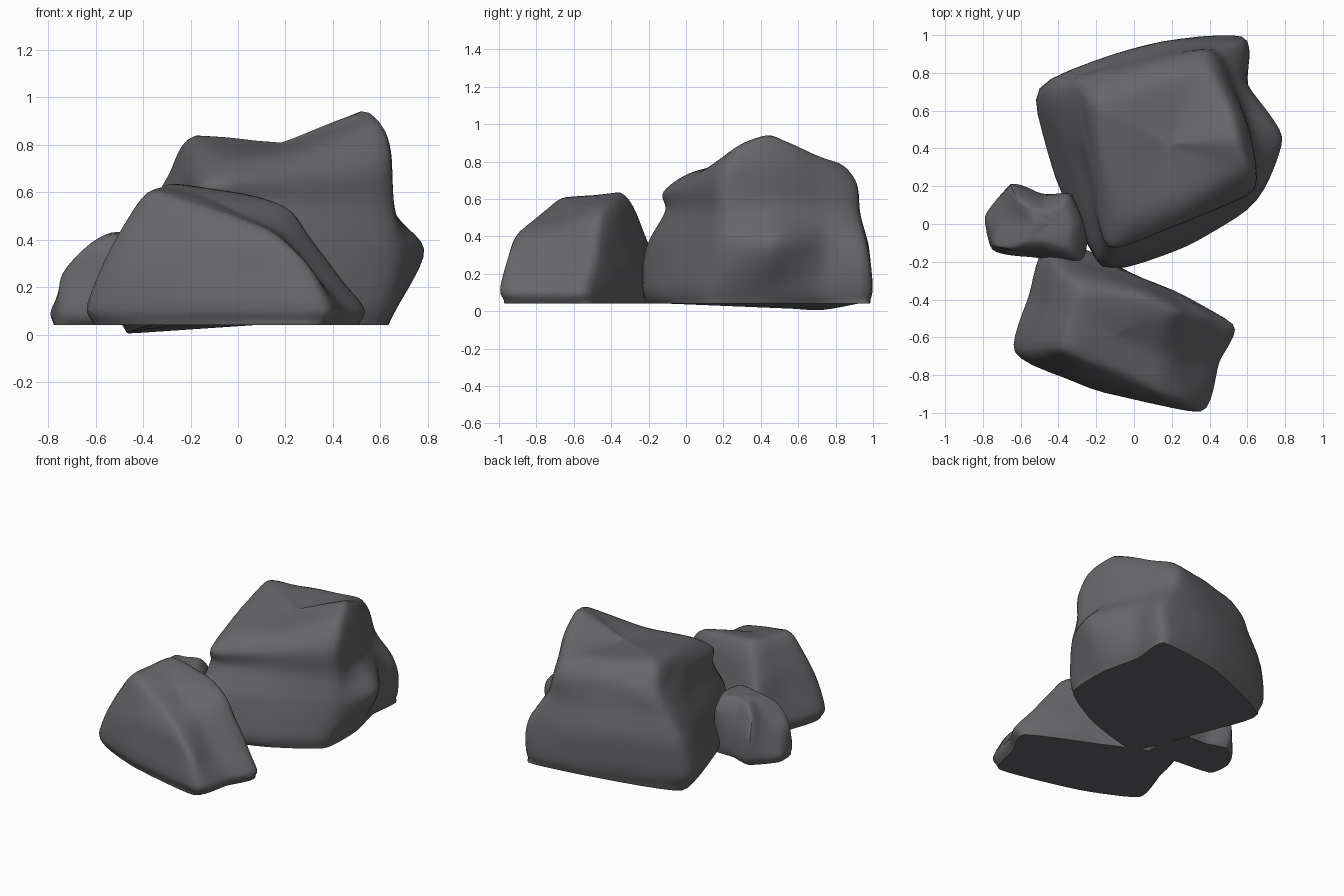
import bpy, bmesh
from mathutils import Vector, noise

if "Cube" in bpy.data.objects:
    bpy.data.objects.remove(bpy.data.objects["Cube"])

stone = bpy.data.materials.new("dark grey stone")
stone.diffuse_color = (0.135, 0.135, 0.145, 1)
stone.use_nodes = True
stone.node_tree.nodes["Principled BSDF"].inputs["Base Color"].default_value = stone.diffuse_color


def spline(a, b, c, d, t, s=0.5):
    """Cardinal spline point between b and c; smaller s gives tighter corners."""
    m, n = (c - a) * s, (d - b) * s
    return (b * (2 * t**3 - 3 * t**2 + 1) + m * (t**3 - 2 * t**2 + t)
            + c * (3 * t**2 - 2 * t**3) + n * (t**3 - t**2))


def rock(name, rings, top, steps=6):
    """Smooth boulder lofted through rings of points (from front-left, anticlockwise)."""
    size = len(rings[0][1])
    cage = [[Vector((p[0], p[1], p[2] if len(p) > 2 else z)) for p in pts] for z, pts in rings]
    cage.append([Vector(top)] * size)
    # round every ring, then spline from ring to ring
    fine = [[spline(r[i - 1], r[i], r[(i + 1) % size], r[(i + 2) % size], k / steps, 0.28)
             for i in range(size) for k in range(steps)] for r in cage]
    levels, last = [], len(fine) - 1
    for j in range(last):
        rows = [fine[max(j - 1, 0)], fine[j], fine[j + 1], fine[min(j + 2, last)]]
        for k in range(steps):
            levels.append([spline(*col, k / steps, 0.42) for col in zip(*rows)])
    bm = bmesh.new()
    grid = []
    for n, row in enumerate(levels):
        vs = []
        for p in row:
            # faint weathering, none on the flat base
            w = noise.noise(p * 5) * 0.012 if n > 1 else 0
            vs.append(bm.verts.new(p + Vector((w, w, w * 0.6))))
        grid.append(vs)
    count = len(grid[0])
    tip = bm.verts.new(top)
    for i in range(count):
        k = (i + 1) % count
        for lo, hi in zip(grid, grid[1:]):
            bm.faces.new((lo[i], lo[k], hi[k], hi[i]))
        bm.faces.new((grid[-1][i], grid[-1][k], tip))
    bm.faces.new(grid[0][::-1])
    # soften the sides lightly and the crown more
    body = [v for row in grid[2:] for v in row] + [tip]
    crown = [v for row in grid[-steps + 1:] for v in row] + [tip]
    for verts, times in ((body, 2), (crown, 8)):
        for _ in range(times):
            bmesh.ops.smooth_vert(bm, verts=verts, factor=0.5,
                                  use_axis_x=True, use_axis_y=True, use_axis_z=True)
    bmesh.ops.recalc_face_normals(bm, faces=bm.faces)
    me = bpy.data.meshes.new(name)
    bm.to_mesh(me)
    bm.free()
    me.materials.append(stone)
    ob = bpy.data.objects.new(name, me)
    bpy.context.collection.objects.link(ob)
    bpy.ops.object.select_all(action='DESELECT')
    ob.select_set(True)
    bpy.context.view_layer.objects.active = ob
    bpy.ops.object.shade_smooth_by_angle(angle=0.8)


# tall boulder at the back
rock("large_rock", [
    (.04, [(-.17, -.21), (.27, -.1), (.61, .11), (.63, .44), (.57, .72), (.57, .98),
           (.07, .92), (-.46, .7, .005), (-.36, .22)]),
    (.13, [(-.17, -.24), (.29, -.11), (.64, .11), (.68, .44), (.6, .73), (.58, 1.0),
           (.08, .95), (-.51, .72), (-.41, .25)]),
    (.36, [(-.16, -.21), (.28, -.06), (.67, .16), (.79, .46), (.6, .74), (.57, .97),
           (.07, .95), (-.47, .74), (-.33, .25)]),
    (.54, [(-.15, -.11), (.25, 0), (.65, .19), (.63, .47), (.54, .72), (.43, .93),
           (.02, .88), (-.37, .74), (-.26, .3)]),
    (.7, [(-.13, -.12, .64), (.24, .01, .68), (.64, .19, .74), (.61, .45, .82), (.52, .68, .78), (.38, .91, .7),
          (0, .82, .73), (-.3, .74, .66), (-.21, .3, .71)]),
    (.82, [(-.02, .05, .75), (.25, .15, .78), (.55, .3, .9), (.52, .45, .945), (.45, .63, .86), (.34, .79, .8),
           (0, .67, .82), (-.19, .62, .84), (-.13, .32, .8)]),
], (.18, .42, .8))

# wedge-shaped boulder at the front
rock("front_rock", [
    (.04, [(-.6, -.66), (-.24, -.84), (.33, -.97), (.42, -.73), (.5, -.52), (.05, -.3), (-.42, -.1), (-.53, -.38)]),
    (.11, [(-.64, -.68), (-.24, -.87), (.36, -1.0), (.44, -.74), (.53, -.53), (.05, -.28), (-.44, -.08), (-.56, -.38)]),
    (.28, [(-.57, -.69), (-.2, -.86), (.29, -.96), (.3, -.73), (.4, -.49), (.03, -.29), (-.42, -.16), (-.5, -.4)]),
    (.43, [(-.48, -.68, .45), (-.16, -.83, .42), (.18, -.91, .4), (.2, -.7, .4), (.3, -.47, .43),
           (0, -.32, .45), (-.38, -.24, .45), (-.44, -.45, .47)]),
    (.57, [(-.35, -.66, .61), (-.13, -.75, .54), (.09, -.83, .46), (.1, -.66, .48), (.19, -.47, .55),
           (0, -.39, .6), (-.27, -.35, .64), (-.33, -.5, .62)]),
], (-.1, -.58, .56))

# small stone on the left
rock("small_rock", [
    (.04, [(-.75, -.12), (-.5, -.15), (-.28, -.18), (-.25, 0), (-.3, .14), (-.48, .15), (-.63, .19), (-.77, .04)]),
    (.1, [(-.75, -.14), (-.52, -.17), (-.28, -.2), (-.25, 0), (-.32, .16), (-.5, .16), (-.65, .21), (-.79, .04)]),
    (.24, [(-.75, -.12), (-.53, -.16), (-.28, -.2), (-.25, 0), (-.34, .16), (-.5, .14), (-.65, .21), (-.7, .03)]),
    (.36, [(-.65, -.12), (-.5, -.14), (-.3, -.18), (-.27, 0), (-.35, .15), (-.48, .11), (-.61, .14), (-.6, .02)]),
    (.43, [(-.56, -.08, .42), (-.46, -.09), (-.36, -.11), (-.34, 0), (-.38, .09), (-.46, .06), (-.53, .07, .42), (-.53, .01)]),
], (-.44, 0, .43))
